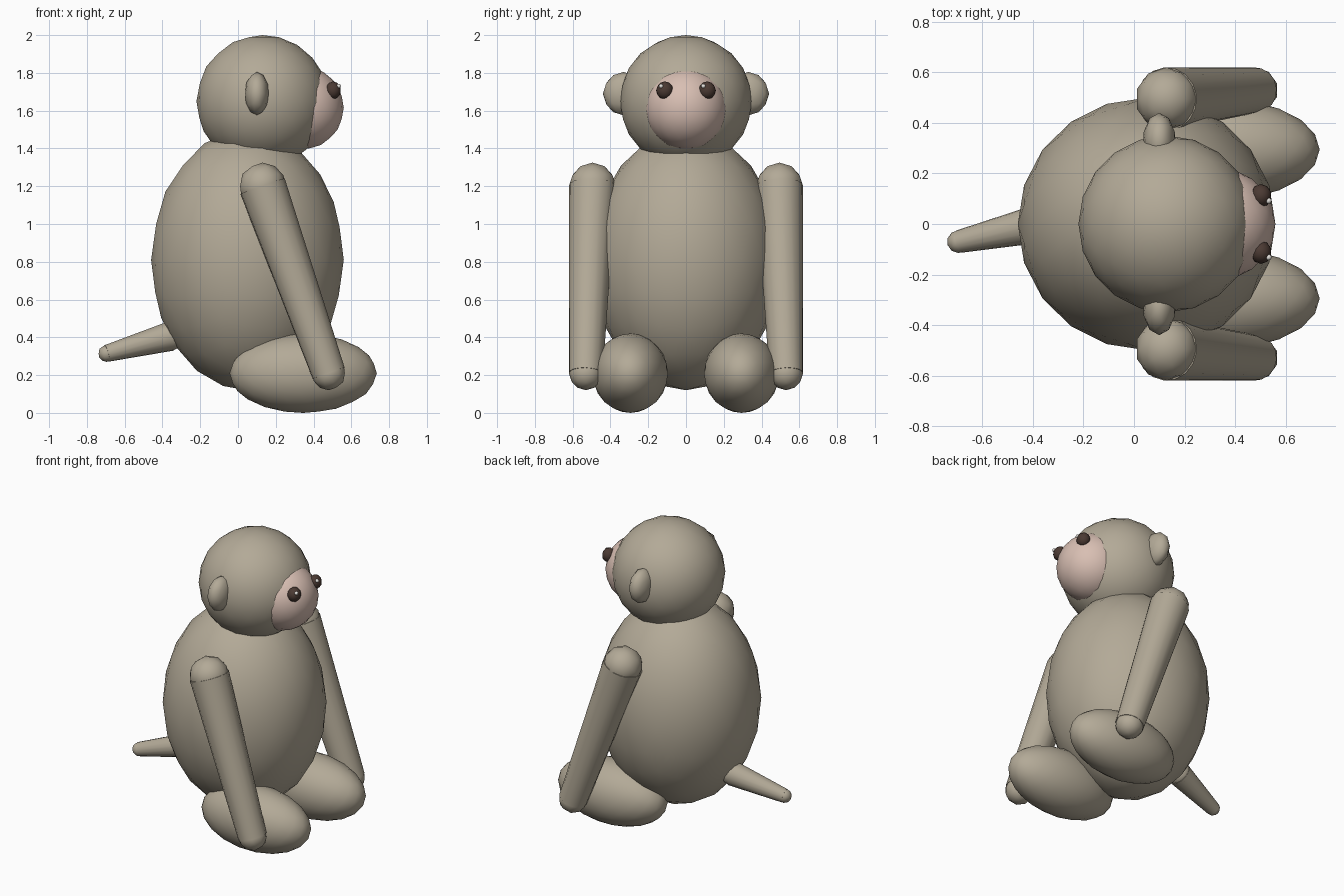
import bpy
import math
from mathutils import Vector

cube = bpy.data.objects.get("Cube")
if cube:
    bpy.data.objects.remove(cube)


def material(name, color):
    mat = bpy.data.materials.new(name)
    mat.use_nodes = True
    mat.diffuse_color = (*color, 1)
    mat.node_tree.nodes["Principled BSDF"].inputs["Base Color"].default_value = (*color, 1)
    return mat


FUR = material("grey_tan_fur", (0.45, 0.40, 0.31))
SKIN = material("pale_pink_skin", (0.69, 0.52, 0.45))
DARK = material("dark_brown_eye", (0.07, 0.042, 0.033))
GLINT = material("pale_eye_glint", (0.85, 0.82, 0.78))


def finish(obj, name, mat):
    obj.name = name
    obj.data.materials.append(mat)
    bpy.ops.object.shade_smooth_by_angle(angle=math.radians(45))
    return obj


def ball(name, center, radii, mat=FUR, detail=3):
    """Rounded part: a low-poly sphere stretched to the given radii."""
    bpy.ops.mesh.primitive_ico_sphere_add(subdivisions=detail, radius=1, location=center)
    obj = bpy.context.object
    obj.scale = radii
    bpy.ops.object.transform_apply(location=False, rotation=False, scale=True)
    return finish(obj, name, mat)


def limb(name, start, end, r_start, r_end):
    """Tapered tube with a ball at each end."""
    a, b = Vector(start), Vector(end)
    axis = b - a
    bpy.ops.mesh.primitive_cone_add(vertices=16, radius1=r_start, radius2=r_end,
                                    depth=axis.length, location=(a + b) / 2)
    obj = bpy.context.object
    obj.rotation_euler = axis.to_track_quat("Z", "Y").to_euler()
    finish(obj, name, FUR)
    ball(name + "_upper_end", a, (r_start,) * 3, detail=2)
    ball(name + "_lower_end", b, (r_end,) * 3, detail=2)


# Torso, head and face
ball("body", (0.05, 0, 0.81), (0.51, 0.5, 0.69))
ball("head", (0.13, 0, 1.65), (0.35, 0.35, 0.35))
ball("face", (0.34, 0, 1.615), (0.22, 0.22, 0.22), SKIN)

# Paired parts
for side, s in (("left", 1), ("right", -1)):
    ball(side + "_ear", (0.1, s * 0.33, 1.69), (0.065, 0.11, 0.115), detail=2)
    ball(side + "_eye", (0.503, s * 0.112, 1.707), (0.042, 0.046, 0.048), DARK, 2)
    ball(side + "_eye_glint", (0.533, s * 0.112 - 0.02, 1.73), (0.012,) * 3, GLINT, 2)
    limb(side + "_arm", (0.13, s * 0.495, 1.2), (0.48, s * 0.53, 0.21), 0.125, 0.09)
    ball(side + "_leg", (0.345, s * 0.295, 0.21), (0.39, 0.2, 0.21))

# Tail
limb("tail", (-0.36, 0.005, 0.405), (-0.695, -0.07, 0.315), 0.078, 0.045)
